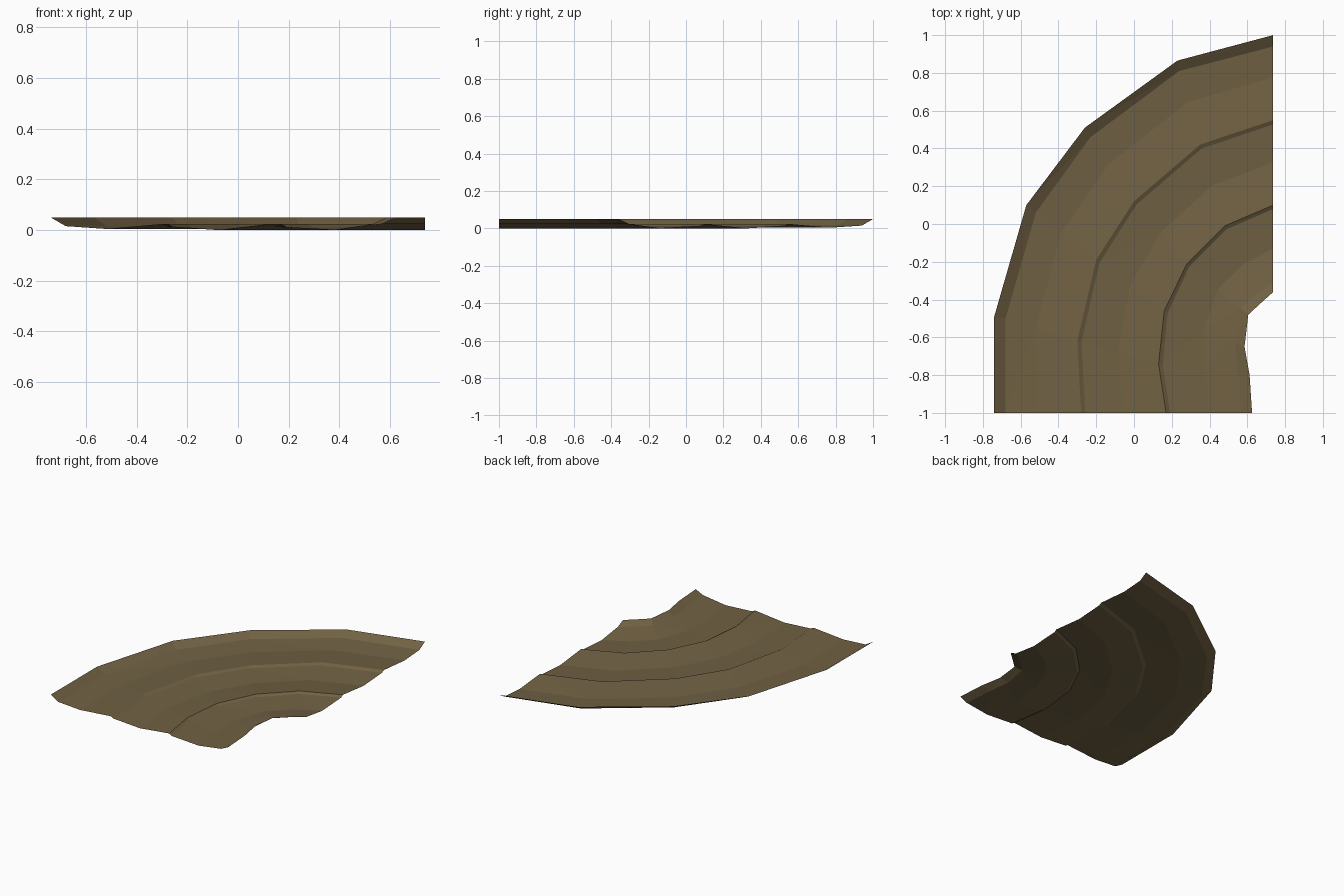
import bpy, bmesh
from mathutils import Vector

if "Cube" in bpy.data.objects:
    bpy.data.objects.remove(bpy.data.objects["Cube"])

# Main contour lines of the terrain, each running front edge -> right edge (x, y)
RIM = [(-.74, -1), (-.74, -.49), (-.57, .10), (-.26, .51), (.23, .865), (.737, 1)]
FOOT = [(-.68, -1), (-.68, -.50), (-.52, .06), (-.23, .46), (.24, .81), (.737, .94)]
OUTER_RIPPLE = [(-.28, -1), (-.30, -.62), (-.20, -.19), (0, .12), (.35, .42), (.737, .55)]
INNER_RIPPLE = [(.17, -1), (.13, -.74), (.16, -.46), (.28, -.21), (.48, -.01), (.737, .10)]
NOTCH = [(.625, -1), (.612, -.80), (.585, -.65), (.605, -.48), (.67, -.42), (.737, -.36)]

# Cross profile: line to start from, line to move toward, fraction, height
PROFILE = [
    (RIM, FOOT, 0, .05),
    (FOOT, OUTER_RIPPLE, 0, .015),
    (FOOT, OUTER_RIPPLE, .42, .004),
    (OUTER_RIPPLE, INNER_RIPPLE, 0, .024),
    (OUTER_RIPPLE, INNER_RIPPLE, .05, .013),
    (OUTER_RIPPLE, INNER_RIPPLE, .5, 0),
    (INNER_RIPPLE, NOTCH, 0, .024),
    (INNER_RIPPLE, NOTCH, .045, .012),
    (INNER_RIPPLE, NOTCH, .5, 0),
    (INNER_RIPPLE, NOTCH, .88, .024),
    (NOTCH, NOTCH, 0, .05),
]

soil = bpy.data.materials.new("brown soil")
soil.diffuse_color = (.165, .121, .057, 1)
soil.use_nodes = True
soil.node_tree.nodes["Principled BSDF"].inputs["Base Color"].default_value = soil.diffuse_color

# Loft the contours into one open, faceted sheet
bm = bmesh.new()
rows = []
for a, b, t, z in PROFILE:
    rows.append([bm.verts.new(Vector((*p, z)).lerp(Vector((*q, z)), t))
                 for p, q in zip(a, b)])
for r, s in zip(rows, rows[1:]):
    for i in range(len(r) - 1):
        bm.faces.new((r[i], s[i], s[i + 1], r[i + 1]))
bmesh.ops.triangulate(bm, faces=bm.faces[:])
for f in bm.faces:
    f.normal_update()
    if f.normal.z < 0:
        f.normal_flip()

mesh = bpy.data.meshes.new("ground_sheet")
bm.to_mesh(mesh)
bm.free()
mesh.materials.append(soil)
ground = bpy.data.objects.new("ground_sheet", mesh)
bpy.context.collection.objects.link(ground)
